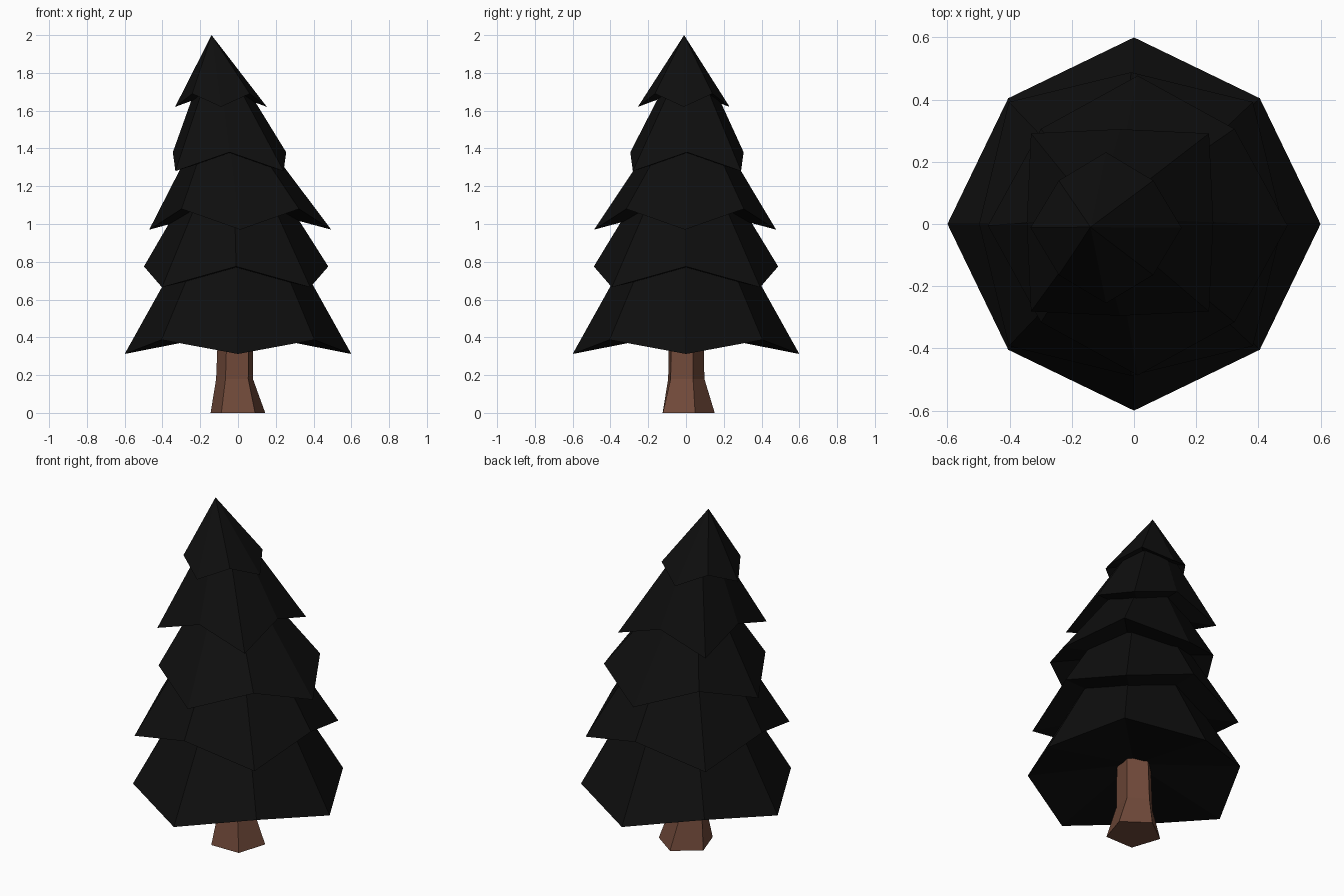
import bpy, bmesh, math

if "Cube" in bpy.data.objects:
    bpy.data.objects.remove(bpy.data.objects["Cube"])


def material(name, color):
    m = bpy.data.materials.new(name)
    m.diffuse_color = (*color, 1)
    m.use_nodes = True
    m.node_tree.nodes["Principled BSDF"].inputs["Base Color"].default_value = m.diffuse_color
    return m


NEEDLES = material("dark needles", (0.0045, 0.0045, 0.0045))
BARK = material("brown bark", (0.165, 0.068, 0.042))


def finish(name, bm, mat):
    bmesh.ops.recalc_face_normals(bm, faces=bm.faces[:])
    me = bpy.data.meshes.new(name)
    bm.to_mesh(me)
    bm.free()
    me.materials.append(mat)
    ob = bpy.data.objects.new(name, me)
    bpy.context.collection.objects.link(ob)


def ring(bm, n, center, radius, z, start):
    return [bm.verts.new((center[0] + radius * math.cos(start + math.tau * i / n),
                          center[1] + radius * math.sin(start + math.tau * i / n), z))
            for i in range(n)]


def bridge(bm, a, b):
    n = len(a)
    for i in range(n):
        j = (i + 1) % n
        bm.faces.new((a[i], a[j], b[j], b[i]))


def fan(bm, loop, point):
    v = bm.verts.new(point)
    for i in range(len(loop)):
        bm.faces.new((loop[i], loop[(i + 1) % len(loop)], v))


def tier(name, center, tip, high, under_z, top, phase=0.0):
    """Eight-sided skirt: rim alternates drooping tips and raised corners (radius, z)."""
    bm = bmesh.new()
    rim = []
    for i in range(8):
        r, z = high if i % 2 else tip
        a = phase + i * math.pi / 4
        rim.append(bm.verts.new((center[0] + r * math.cos(a), center[1] + r * math.sin(a), z)))
    fan(bm, rim, (center[0], center[1], under_z))
    tx, ty, tr, tz = top
    if tr > 0:
        upper = ring(bm, 8, (tx, ty), tr, tz, phase)
        bridge(bm, rim, upper)
        bm.faces.new(upper)
    else:
        fan(bm, rim, (tx, ty, tz))
    finish(name, bm, NEEDLES)


# foliage tiers, bottom to top; every second one is turned by 45 degrees
D = math.pi / 4
tier("foliage_tier_1", (0, 0), (0.60, 0.312), (0.572, 0.387), 0.43, (0, 0, 0.30, 0.85))
tier("foliage_tier_2", (-0.01, 0), (0.555, 0.665), (0.488, 0.775), 0.76, (-0.02, 0, 0.26, 1.15), D)
tier("foliage_tier_3", (0.012, -0.005), (0.482, 0.97), (0.44, 1.08), 1.10, (-0.04, 0.01, 0.21, 1.40))
tier("foliage_tier_4", (-0.045, 0.005), (0.405, 1.28), (0.30, 1.38), 1.37, (-0.09, 0.015, 0.13, 1.73), D)
tier("foliage_tier_5", (-0.09, -0.012), (0.243, 1.62), (0.215, 1.69), 1.71, (-0.14, -0.01, 0, 2.0))

# five-sided trunk with a flared foot
bm = bmesh.new()
start = math.radians(18.5)
foot = ring(bm, 5, (0, 0), 0.152, 0, start)
waist = ring(bm, 5, (-0.015, -0.005), 0.103, 0.18, start + 0.1)
head = ring(bm, 5, (-0.008, -0.005), 0.095, 0.55, start + 0.1)
bm.faces.new(foot)
bridge(bm, foot, waist)
bridge(bm, waist, head)
bm.faces.new(head)
finish("trunk", bm, BARK)
